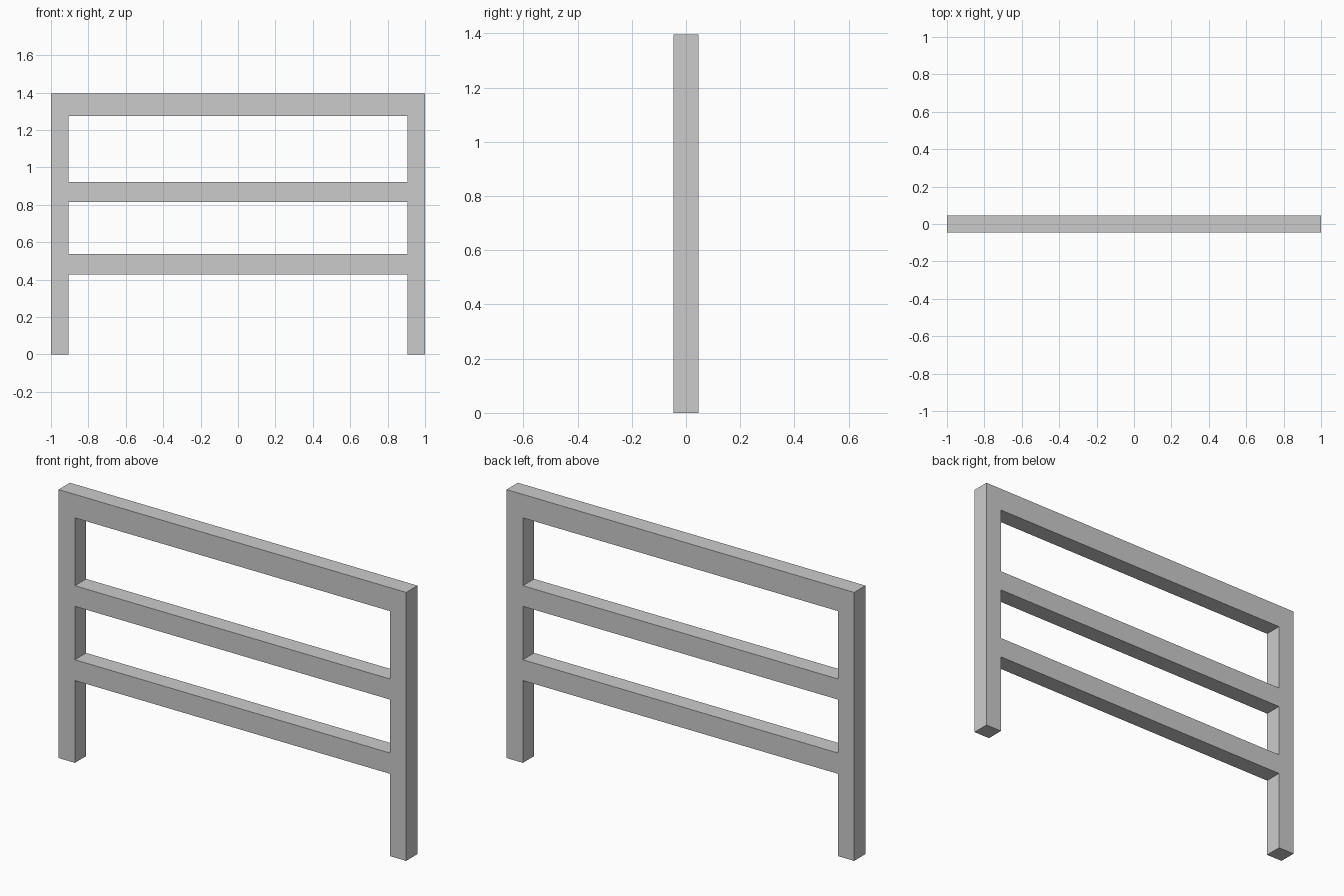
import bpy, bmesh

if "Cube" in bpy.data.objects:
    bpy.data.objects.remove(bpy.data.objects["Cube"])

DEPTH = 0.093
HEIGHT = 1.396
POST_IN = 0.906                                   # inner face of each post
RAILS = [(0.428, 0.536), (0.814, 0.921), (1.274, HEIGHT)]

# Grid lines of the frame: posts in x, rail edges in z
xs = [-1.0, -POST_IN, POST_IN, 1.0]
zs = [0.0] + [z for rail in RAILS for z in rail]

bm = bmesh.new()
grid = [[bm.verts.new((x, -DEPTH / 2, z)) for x in xs] for z in zs]

# Front face: posts fill the outer columns, rails every second middle cell
for row in range(len(zs) - 1):
    for col in range(3):
        if col != 1 or row % 2 == 1:
            bm.faces.new((grid[row][col], grid[row][col + 1],
                          grid[row + 1][col + 1], grid[row + 1][col]))

# Thickness: one continuous welded frame with no inner walls
front = bm.faces[:]
back = bmesh.ops.extrude_face_region(bm, geom=front, use_keep_orig=True)["geom"]
bmesh.ops.translate(bm, vec=(0, DEPTH, 0),
                    verts=[g for g in back if isinstance(g, bmesh.types.BMVert)])
bmesh.ops.recalc_face_normals(bm, faces=bm.faces[:])

mesh = bpy.data.meshes.new("rail_frame")
bm.to_mesh(mesh)
bm.free()
bpy.context.collection.objects.link(bpy.data.objects.new("rail_frame", mesh))
